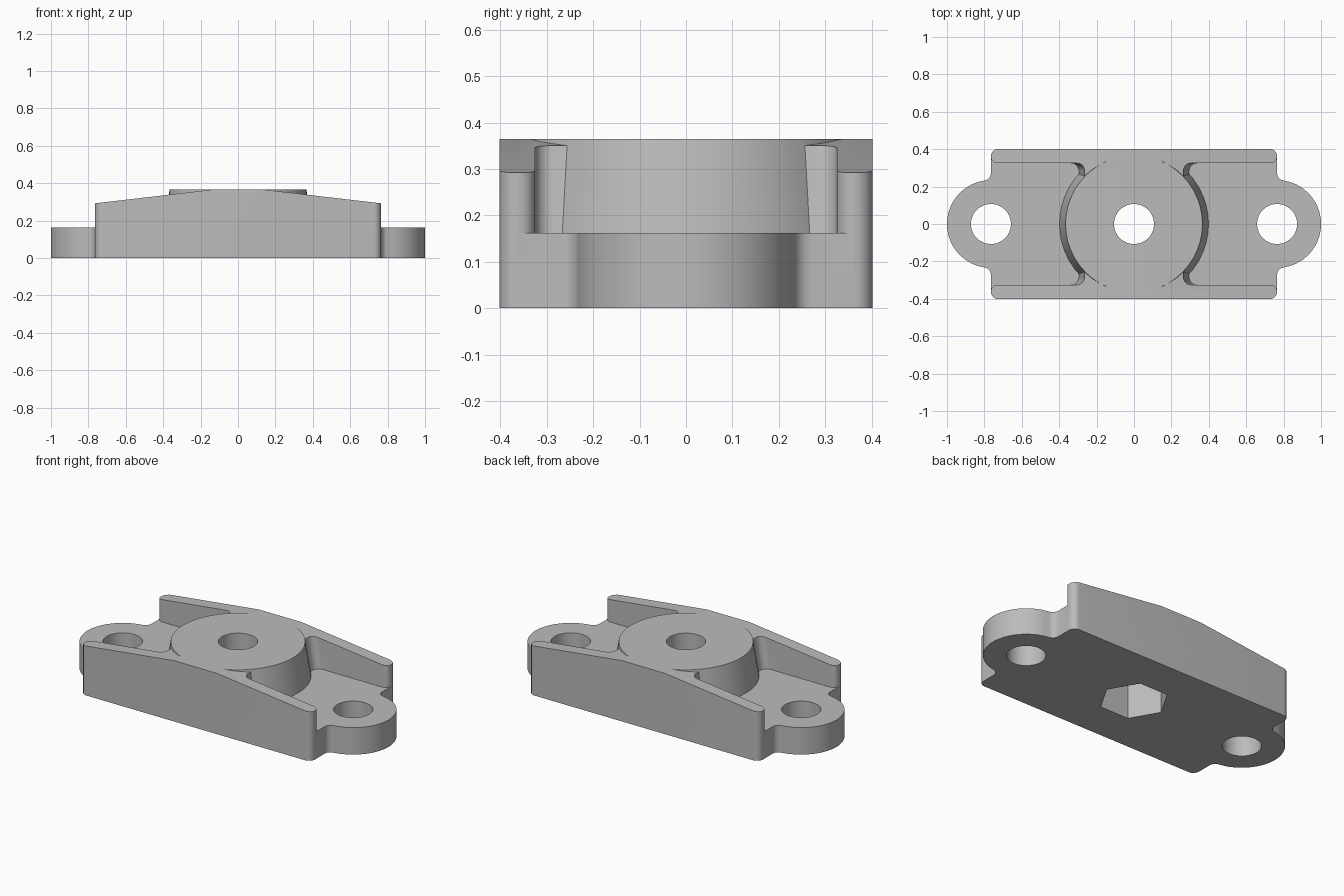
import bpy, bmesh
from math import sin, cos, radians, sqrt, atan2, degrees

cube = bpy.data.objects.get("Cube")
if cube:
    bpy.data.objects.remove(cube, do_unlink=True)

FLOOR, TOP, END_TOP = 0.162, 0.365, 0.292    # heights
HX, HY = 0.765, 0.402                        # half size of the body
HOLE = 0.107

grey = bpy.data.materials.new("plain grey")
grey.use_nodes = True
grey.diffuse_color = (0.5, 0.5, 0.5, 1)
grey.node_tree.nodes["Principled BSDF"].inputs["Base Color"].default_value = grey.diffuse_color


def arc(cx, cy, r, a0, a1, n=8):
    angles = [radians(a0 + (a1 - a0) * i / n) for i in range(n + 1)]
    return [(cx + r * cos(a), cy + r * sin(a)) for a in angles]


def circle(cx, r, n=48):
    return arc(cx, 0, r, 0, 360, n)[:-1]


def loft(name, ring_a, ring_b):
    """Closed solid between two matching rings of 3D points."""
    bm = bmesh.new()
    a = [bm.verts.new(p) for p in ring_a]
    b = [bm.verts.new(p) for p in ring_b]
    bm.faces.new(a[::-1])
    bm.faces.new(b)
    for i in range(len(a)):
        j = (i + 1) % len(a)
        bm.faces.new((a[i], a[j], b[j], b[i]))
    bmesh.ops.recalc_face_normals(bm, faces=bm.faces)
    mesh = bpy.data.meshes.new(name)
    bm.to_mesh(mesh)
    bm.free()
    mesh.materials.append(grey)
    obj = bpy.data.objects.new(name, mesh)
    bpy.context.collection.objects.link(obj)
    return obj


def prism(name, low, high, z0, z1):
    return loft(name, [(x, y, z0) for x, y in low], [(x, y, z1) for x, y in high])


def combine(target, other, operation):
    mod = target.modifiers.new("combine", 'BOOLEAN')
    mod.operation, mod.object, mod.solver = operation, other, 'EXACT'
    bpy.context.view_layer.objects.active = target
    bpy.ops.object.modifier_apply(modifier=mod.name)
    bpy.data.objects.remove(other, do_unlink=True)


# Rounded body block
R = 0.04
outline = []
for sx, sy, start in ((1, 1, 0), (-1, 1, 90), (-1, -1, 180), (1, -1, 270)):
    outline += arc(sx * (HX - R), sy * (HY - R), R, start, start + 90)
body = prism("mounting_bracket", outline, outline, 0, TOP + 0.05)

# Roof profile sloping towards both ends
roof = [(-1, -0.1), (1, -0.1)]
slope = (TOP - END_TOP) / (HX - 0.14)
end_z = END_TOP - slope * (1 - HX)
roof += [(1, end_z), (0.14, TOP), (-0.14, TOP), (-1, end_z)]
combine(body, loft("roof_cutter", [(x, -1, z) for x, z in roof],
                   [(x, 1, z) for x, z in roof]), 'INTERSECT')
# Trim the underside back to the ground plane is not needed: the block starts at zero


def pocket(side, x0):
    """Open pocket between the rails, flared at the rail ends."""
    wall, flare = 0.325, 0.035
    half = arc(x0 + R, wall - R, R, 180, 90)
    half += arc(HX - flare, wall + flare, flare, 270, 360)
    half += [(1.1, wall + flare)]
    full = half + [(x, -y) for x, y in reversed(half)]
    return [(side * x, y) for x, y in full]


# Pockets, with walls leaning back towards the centre
for side in (1, -1):
    combine(body, prism("pocket_cutter", pocket(side, 0.295), pocket(side, 0.256),
                        FLOOR, 0.40), 'DIFFERENCE')

# Tapered centre boss
combine(body, prism("boss", circle(0, 0.4), circle(0, 0.366), FLOOR - 0.01, TOP), 'UNION')

# End ears, blended into the body by small fillets
EAR, F = 0.235, 0.04
fy = sqrt((EAR + F) ** 2 - F ** 2)
touch = degrees(atan2(fy, F))
for side in (1, -1):
    half = arc(HX, 0, EAR, 0, touch, 14)
    half += arc(HX + F, fy, F, touch - 180, -180, 6)[1:]
    half += [(0.6, fy)]
    ear = half + [(x, -y) for x, y in reversed(half[1:])]
    ear = [(side * x, y) for x, y in ear]
    combine(body, prism("ear", ear, ear, 0, FLOOR), 'UNION')

# Bolt holes
for x in (-HX, 0, HX):
    ring = circle(x, HOLE)
    combine(body, prism("hole_cutter", ring, ring, -0.1, 0.6), 'DIFFERENCE')

# Hexagonal nut recess underneath
hexagon = circle(0, 0.192, 6)
combine(body, prism("nut_cutter", hexagon, hexagon, -0.1, 0.22), 'DIFFERENCE')

# Smooth curved walls, keep edges sharp
for obj in bpy.context.selected_objects:
    obj.select_set(False)
body.select_set(True)
bpy.context.view_layer.objects.active = body
bpy.ops.object.shade_smooth_by_angle(angle=radians(30))
